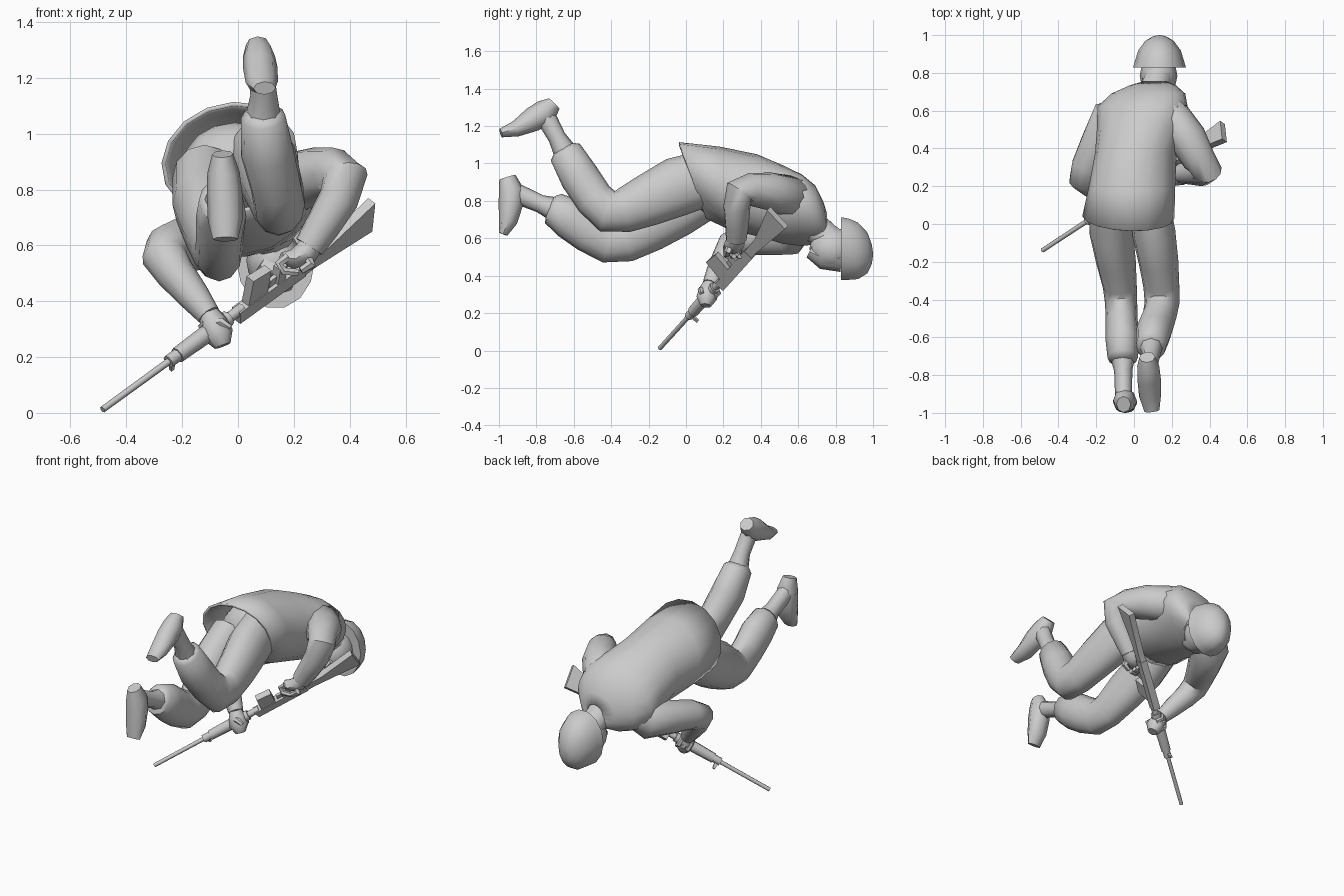
import bpy, bmesh, math
from mathutils import Vector, Matrix

grey = bpy.data.materials.new("plain_grey")
grey.diffuse_color = (0.6, 0.6, 0.6, 1)


def finish(name, bm, angle=50):
    bmesh.ops.recalc_face_normals(bm, faces=bm.faces)
    me = bpy.data.meshes.new(name)
    bm.to_mesh(me)
    bm.free()
    ob = bpy.data.objects.new(name, me)
    bpy.context.collection.objects.link(ob)
    me.materials.append(grey)
    bpy.ops.object.select_all(action='DESELECT')
    ob.select_set(True)
    bpy.context.view_layer.objects.active = ob
    bpy.ops.object.shade_smooth_by_angle(angle=math.radians(angle))
    return ob


def loft(name, rings, ref=(1, 0, 0), sides=12, caps=True, axes=None):
    """Skin elliptical rings (x, y, z, radius along ref, other radius)."""
    bm = bmesh.new()
    pts = [Vector(r[:3]) for r in rings]
    loops = []
    for i, r in enumerate(rings):
        t = (pts[min(i + 1, len(pts) - 1)] - pts[max(i - 1, 0)]).normalized()
        if axes:
            t = Vector(axes[min(i, len(axes) - 1)]).normalized()
        side = Vector(ref)
        side = (side - t * side.dot(t)).normalized()
        other = t.cross(side)
        a, b = r[3], r[-1]
        loops.append([bm.verts.new(pts[i] + side * a * math.cos(k) + other * b * math.sin(k))
                      for k in (2 * math.pi * j / sides for j in range(sides))])
    for p, q in zip(loops, loops[1:]):
        for j in range(sides):
            n = (j + 1) % sides
            bm.faces.new((p[j], p[n], q[n], q[j]))
    if caps:
        bm.faces.new(loops[0])
        bm.faces.new(loops[-1])
    return finish(name, bm)


def ball(name, centre, radii, seg=12, rows=8):
    bm = bmesh.new()
    m = Matrix.Translation(centre) @ Matrix.Diagonal((*radii, 1))
    bmesh.ops.create_uvsphere(bm, u_segments=seg, v_segments=rows, radius=1, matrix=m)
    return finish(name, bm)


# Jacket body, rolled to one side, with a slanted open hem
roll = (math.cos(0.42), 0, math.sin(0.42))
jacket = loft("jacket", [
    (-0.03, 0.035, 0.91, 0.25, 0.21), (-0.01, 0.2, 0.87, 0.23, 0.22),
    (0.01, 0.38, 0.83, 0.215, 0.22), (0.035, 0.52, 0.78, 0.235, 0.205),
    (0.045, 0.62, 0.75, 0.25, 0.18), (0.075, 0.69, 0.725, 0.205, 0.15),
    (0.1, 0.735, 0.69, 0.125, 0.1), (0.11, 0.755, 0.67, 0.06, 0.06)],
    roll, 16, caps=False, axes=[(0, 1, 0.35), (0, 1, 0.1), (0, 1, 0)])
shell = jacket.modifiers.new("cloth_thickness", 'SOLIDIFY')
shell.thickness = 0.015

# Trouser legs with sharply bent knees, closing in around the boots
loft("right_trouser_leg", [
    (0.08, 0.1, 0.92, 0.11, 0.15), (0.105, -0.05, 0.875, 0.115, 0.158),
    (0.13, -0.2, 0.805, 0.105, 0.14), (0.145, -0.33, 0.75, 0.095, 0.12),
    (0.148, -0.42, 0.745, 0.092, 0.115), (0.135, -0.49, 0.81, 0.09, 0.105),
    (0.105, -0.57, 0.93, 0.095, 0.105), (0.09, -0.645, 1.06, 0.08, 0.09),
    (0.09, -0.657, 1.08, 0.058, 0.06)])
loft("left_trouser_leg", [
    (-0.12, 0.1, 0.84, 0.115, 0.14), (-0.12, -0.05, 0.75, 0.115, 0.145),
    (-0.095, -0.2, 0.665, 0.105, 0.14), (-0.075, -0.33, 0.59, 0.09, 0.12),
    (-0.068, -0.42, 0.58, 0.085, 0.112), (-0.065, -0.52, 0.635, 0.085, 0.112),
    (-0.06, -0.62, 0.705, 0.09, 0.112), (-0.06, -0.71, 0.76, 0.08, 0.09),
    (-0.06, -0.728, 0.767, 0.058, 0.06)])
ball("trouser_seat", (-0.01, 0.16, 0.88), (0.19, 0.14, 0.16))

# Boots: a shaft and a foot each
loft("right_boot_shaft", [
    (0.09, -0.642, 1.055, 0.065), (0.092, -0.69, 1.14, 0.048),
    (0.08, -0.75, 1.25, 0.045, 0.055)], sides=8)
loft("right_boot_foot", [
    (0.07, -0.705, 1.32, 0.042, 0.04), (0.075, -0.75, 1.275, 0.058, 0.07),
    (0.08, -0.82, 1.235, 0.062, 0.066), (0.085, -0.91, 1.185, 0.058, 0.043),
    (0.095, -0.99, 1.163, 0.04, 0.024)], sides=8)
loft("left_boot_shaft", [
    (-0.06, -0.705, 0.757, 0.065), (-0.057, -0.78, 0.785, 0.048),
    (-0.055, -0.92, 0.845, 0.045, 0.055)], sides=8)
loft("left_boot_foot", [
    (-0.055, -0.955, 0.927, 0.038, 0.045), (-0.052, -0.935, 0.86, 0.058, 0.066),
    (-0.048, -0.937, 0.78, 0.064, 0.065), (-0.046, -0.952, 0.69, 0.062, 0.05),
    (-0.045, -0.978, 0.622, 0.045, 0.024)], sides=8)

# Sleeves, blending into broad shoulders
loft("right_sleeve", [
    (0.1, 0.575, 0.78, 0.085), (0.2, 0.555, 0.825, 0.112), (0.285, 0.45, 0.85, 0.102),
    (0.345, 0.34, 0.862, 0.088), (0.385, 0.285, 0.85, 0.08),
    (0.36, 0.272, 0.765, 0.072), (0.3, 0.272, 0.665, 0.063),
    (0.255, 0.268, 0.595, 0.055)], (0.85, 0.43, -0.48))
loft("left_sleeve", [
    (-0.04, 0.59, 0.67, 0.09), (-0.12, 0.55, 0.625, 0.118), (-0.19, 0.42, 0.605, 0.098),
    (-0.25, 0.3, 0.59, 0.085), (-0.265, 0.24, 0.56, 0.08),
    (-0.225, 0.21, 0.5, 0.07), (-0.16, 0.165, 0.42, 0.058),
    (-0.105, 0.13, 0.35, 0.043)], (0.77, -0.45, 0.8))

# Head, neck and helmet
loft("neck", [(0.1, 0.68, 0.665, 0.085), (0.12, 0.75, 0.61, 0.078),
              (0.13, 0.8, 0.57, 0.08)], sides=10)
ball("head", (0.13, 0.785, 0.545), (0.1, 0.125, 0.112))
loft("jaw", [(0.13, 0.66, 0.53, 0.05, 0.035), (0.13, 0.73, 0.495, 0.075, 0.06),
             (0.13, 0.83, 0.49, 0.085, 0.07)], sides=8)
loft("helmet", [
    (0.135, 0.828, 0.545, 0.14, 0.172), (0.135, 0.87, 0.542, 0.128, 0.168),
    (0.135, 0.92, 0.533, 0.112, 0.155), (0.135, 0.97, 0.522, 0.075, 0.112),
    (0.135, 0.993, 0.515, 0.035, 0.055), (0.135, 1.0, 0.515, 0.006, 0.008)],
    sides=14, axes=[(0, 1, 0)])

# Rifle frame: s runs from muzzle to butt, h toward the magazine
muzzle = Vector((-0.485, -0.14, 0.012))
along = Vector((0.95, 0.625, 0.69)).normalized()
down = Vector((0, -0.74, 0.67))
down = (down - along * down.dot(along)).normalized()
across = down.cross(along)


def gun(s, w, h):
    return muzzle + along * s + across * w + down * h


def gun_rod(name, *rings):
    loft(name, [(*gun(s, 0, 0), r) for s, r in rings], down, 8)


def gun_block(name, width, outline):
    """Extrude a side outline of (s, h) points across the rifle."""
    bm = bmesh.new()
    a, b = [[bm.verts.new(gun(s, w, h)) for s, h in outline] for w in (-width / 2, width / 2)]
    bm.faces.new(a)
    bm.faces.new(b)
    for i in range(len(a)):
        j = (i + 1) % len(a)
        bm.faces.new((a[i], a[j], b[j], b[i]))
    finish(name, bm, 20)


gun_rod("barrel", (0, 0.012), (0.38, 0.013))
gun_rod("barrel_collar", (0.33, 0.024), (0.385, 0.024))
gun_rod("handguard", (0.375, 0.03), (0.5, 0.033), (0.63, 0.03))
gun_rod("handguard_joint", (0.62, 0.02), (0.7, 0.02))
gun_block("front_sight", 0.012, [(0.335, 0), (0.36, 0), (0.355, -0.055), (0.34, -0.055)])
gun_block("receiver", 0.042, [(0.67, 0.012), (0.67, -0.045), (1.0, -0.045), (1.0, 0.015)])
gun_block("magazine", 0.036, [(0.715, 0.01), (0.81, 0.01), (0.83, 0.115), (0.74, 0.125)])
gun_block("pistol_grip", 0.035, [(0.86, 0.01), (0.9, 0.01), (0.91, 0.08), (0.875, 0.08)])
gun_block("trigger_guard", 0.015, [(0.825, 0.01), (0.87, 0.01), (0.87, 0.045), (0.835, 0.045)])
gun_block("stock", 0.036, [(0.98, 0.012), (0.98, -0.043), (1.05, -0.04), (1.335, -0.068),
                           (1.35, 0.07), (1.12, 0.015)])

# Hands: palms, curled fingers and a thumb around the rifle
loft("right_palm", [(0.27, 0.27, 0.615, 0.045), (0.24, 0.26, 0.57, 0.055, 0.045),
                    (0.195, 0.25, 0.55, 0.05, 0.035), (0.155, 0.24, 0.555, 0.03, 0.02)],
     (0, 1, 0), 8)
for k in range(3):
    y = 0.215 + 0.032 * k
    loft(f"right_finger_{k + 1}", [
        (0.18, y, 0.56, 0.017), (0.147, y, 0.535, 0.017), (0.165, y, 0.508, 0.016),
        (0.215, y + 0.01, 0.503, 0.014)], (0, 1, 0), 6)
loft("right_thumb", [(0.245, 0.24, 0.56, 0.024), (0.26, 0.225, 0.53, 0.02),
                     (0.225, 0.22, 0.51, 0.014)], (0, 1, 0), 6)
loft("left_palm", [(-0.105, 0.125, 0.36, 0.035), (-0.09, 0.12, 0.325, 0.05),
                   (-0.07, 0.11, 0.28, 0.055), (-0.055, 0.105, 0.24, 0.03)],
     (1, 0, 0), 8)
for k in range(3):
    path = [(*gun(0.535 + k * 0.03, 0.038 * math.sin(a), 0.04 * math.cos(a)), 0.014)
            for a in (math.pi * f for f in (0.15, 0.5, 0.85, 1.2))]
    loft(f"left_finger_{k + 1}", path, along, 6)
loft("left_thumb", [(-0.1, 0.1, 0.32, 0.022), (-0.06, 0.08, 0.325, 0.018),
                    (-0.03, 0.085, 0.305, 0.012)], (0, 1, 0), 6)
